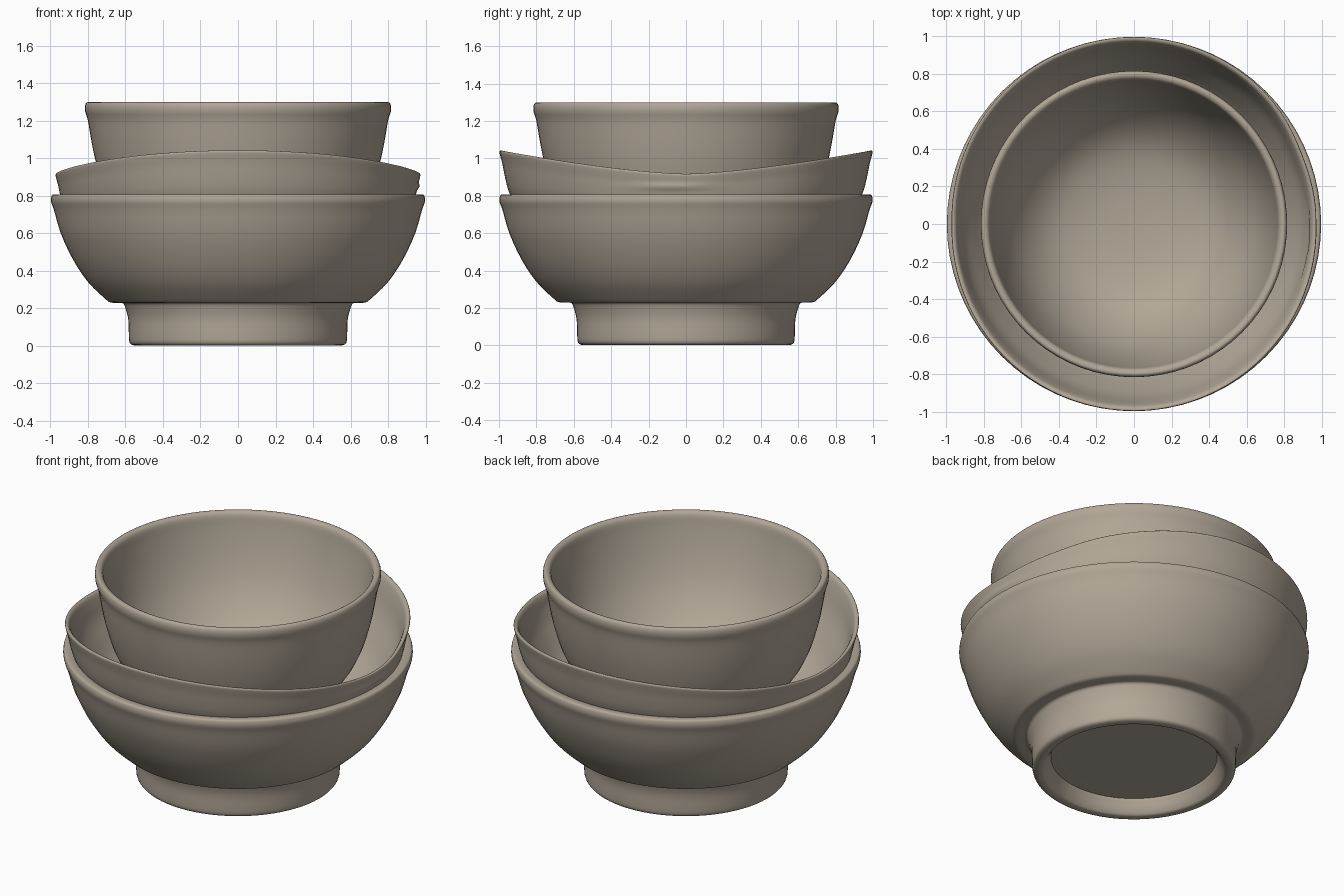
import bpy, bmesh, math
from mathutils import Vector

if "Cube" in bpy.data.objects:
    bpy.data.objects.remove(bpy.data.objects["Cube"])

clay = bpy.data.materials.new("taupe clay")
clay.diffuse_color = (0.44, 0.385, 0.31, 1)
clay.use_nodes = True
clay.node_tree.nodes["Principled BSDF"].inputs["Base Color"].default_value = clay.diffuse_color


def smooth_profile(pts, steps=3):
    """Catmull-Rom curve through (radius, z) points."""
    p = [Vector(q) for q in pts]
    p = [p[0]] + p + [p[-1]]
    out = []
    for i in range(1, len(p) - 2):
        a, b, c, d = p[i - 1:i + 3]
        for s in range(steps):
            t = s / steps
            out.append(0.5 * (2 * b + (c - a) * t + (2 * a - 5 * b + 4 * c - d) * t * t
                              + (3 * b - a - 3 * c + d) * t ** 3))
    out.append(p[-1])
    return out


def lathe(name, pts, segs=72, warp=None):
    """Spin a profile around z; ends lying on the axis are closed."""
    bm = bmesh.new()
    rings = []
    for q in smooth_profile(pts):
        ring = []
        for k in range(segs):
            a = 2 * math.pi * k / segs
            r, z = max(q.x, 0.0), q.y
            if warp:
                r, z = warp(a, r, z)
            ring.append(bm.verts.new((max(r, 0) * math.cos(a), max(r, 0) * math.sin(a), z)))
        rings.append(ring)
    for r0, r1 in zip(rings, rings[1:]):
        for k in range(segs):
            n = (k + 1) % segs
            bm.faces.new((r0[k], r0[n], r1[n], r1[k]))
    bmesh.ops.remove_doubles(bm, verts=bm.verts, dist=0.0001)
    bmesh.ops.dissolve_degenerate(bm, edges=bm.edges, dist=0.00001)
    me = bpy.data.meshes.new(name)
    bm.to_mesh(me)
    bm.free()
    me.materials.append(clay)
    ob = bpy.data.objects.new(name, me)
    bpy.context.collection.objects.link(ob)
    bpy.context.view_layer.objects.active = ob
    for o in bpy.context.selected_objects:
        o.select_set(False)
    ob.select_set(True)
    bpy.ops.object.shade_smooth_by_angle(angle=math.radians(50))


# Bottom bowl with a recessed foot ring; its rim closes against the middle bowl
lathe("bottom_bowl", [
    (0, 0.09), (0.3, 0.09), (0.46, 0.089), (0.475, 0.085), (0.495, 0.04), (0.515, 0.01), (0.53, 0.002),
    (0.555, 0.002), (0.577, 0.015), (0.582, 0.06), (0.585, 0.14), (0.60, 0.20), (0.613, 0.226),
    (0.64, 0.229), (0.68, 0.231), (0.71, 0.252), (0.80, 0.34), (0.88, 0.46), (0.945, 0.60),
    (0.98, 0.72), (0.996, 0.765), (0.996, 0.792), (0.987, 0.806), (0.955, 0.806), (0.92, 0.795)])


# Middle bowl: rim sags at the left and right, with a dented fold on the right
def sag(a, r, z):
    k = max(0.0, min(1.0, (z - 0.62) / 0.38)) ** 1.3
    drop = 0.125 * (1 - abs(math.sin(a)) ** 1.5) * k
    r -= 0.025 * (1 - abs(math.sin(a))) * k
    d = (a + math.pi) % (2 * math.pi) - math.pi
    r -= 0.012 * math.exp(-((d - 0.4) / 0.22) ** 2) * k
    r += 0.012 * math.exp(-((d + 0.08) / 0.2) ** 2) * math.exp(-((z - drop - 0.85) / 0.015) ** 2)
    return r, z - drop


lathe("middle_bowl", [
    (0.92, 0.76), (0.95, 0.83),
    (0.968, 0.90), (0.982, 0.97), (0.995, 1.02), (0.997, 1.036), (0.99, 1.042), (0.972, 1.03),
    (0.952, 0.97), (0.92, 0.85), (0.865, 0.73), (0.77, 0.58), (0.6, 0.48), (0.3, 0.43), (0, 0.42)],
    segs=96, warp=sag)

# Top bowl, nested in the middle one
lathe("top_bowl", [
    (0, 0.48), (0.3, 0.49), (0.50, 0.56), (0.63, 0.68), (0.712, 0.83), (0.758, 0.98), (0.783, 1.10),
    (0.80, 1.20), (0.814, 1.245), (0.816, 1.275), (0.807, 1.296), (0.787, 1.296),
    (0.77, 1.275), (0.757, 1.20), (0.718, 1.04), (0.65, 0.87), (0.54, 0.72), (0.40, 0.62),
    (0.2, 0.57), (0, 0.56)])
